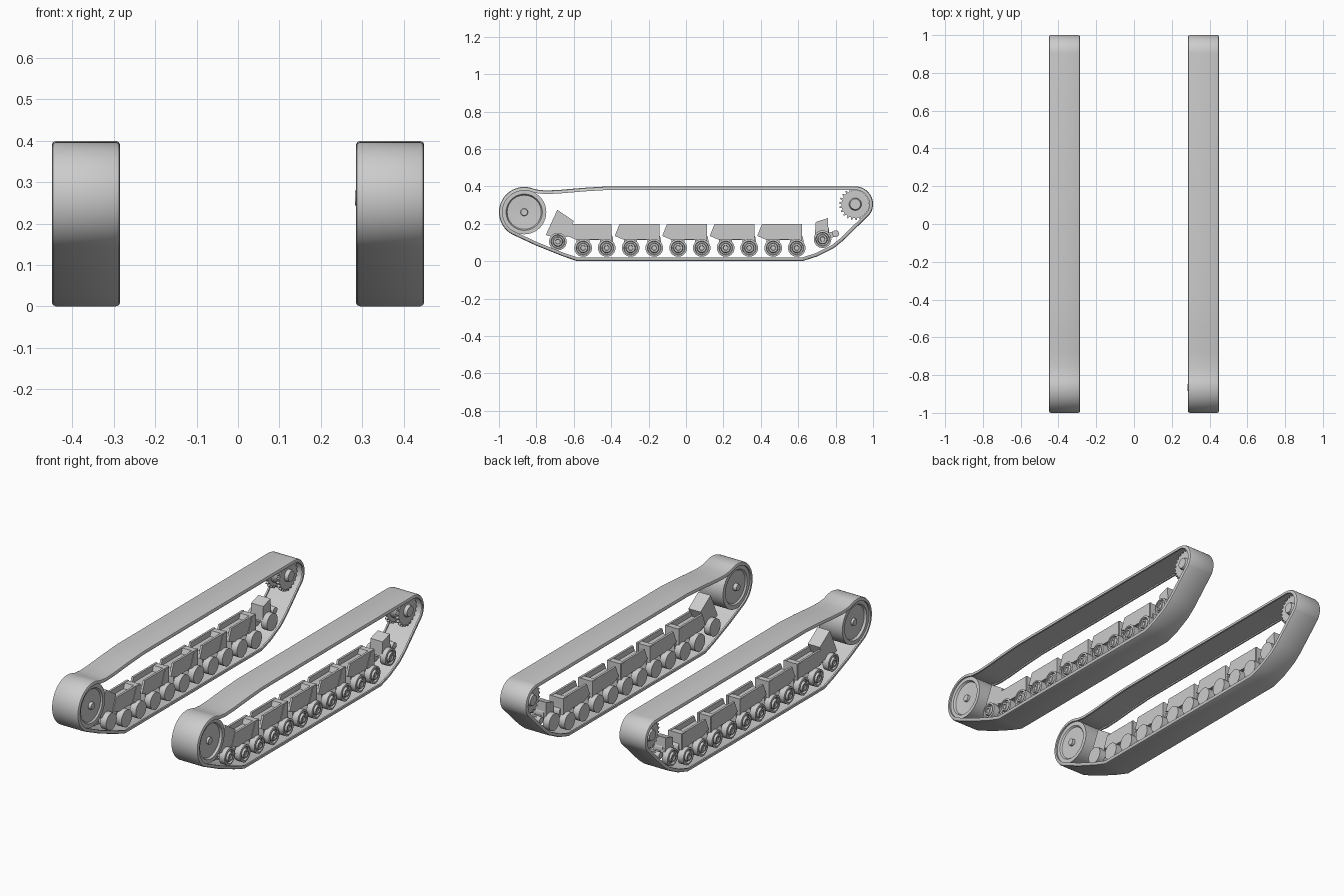
import bpy, bmesh
from math import sin, cos, radians, pi
from mathutils import Vector

cube = bpy.data.objects.get("Cube")
if cube:
    bpy.data.objects.remove(cube, do_unlink=True)

grey = bpy.data.materials.new("plain_grey")
grey.use_nodes = True
COLOUR = (0.6, 0.6, 0.6, 1)
grey.diffuse_color = COLOUR
grey.node_tree.nodes["Principled BSDF"].inputs["Base Color"].default_value = COLOUR


def finish(name, bm):
    bmesh.ops.recalc_face_normals(bm, faces=bm.faces)
    mesh = bpy.data.meshes.new(name)
    bm.to_mesh(mesh)
    bm.free()
    mesh.materials.append(grey)
    obj = bpy.data.objects.new(name, mesh)
    bpy.context.collection.objects.link(obj)
    bpy.ops.object.select_all(action='DESELECT')
    obj.select_set(True)
    bpy.context.view_layer.objects.active = obj
    bpy.ops.object.shade_smooth_by_angle(angle=radians(30))
    return obj


def lathe(name, side, profile, y, z, seg=32):
    """Revolve (x, radius) points about a crosswise axle; ends lie on the axis."""
    bm = bmesh.new()
    rings = []
    for x, r in profile:
        if r == 0:
            rings.append([bm.verts.new((side * x, y, z))] * seg)
        else:
            rings.append([bm.verts.new((side * x, y + r * cos(2 * pi * i / seg),
                                        z + r * sin(2 * pi * i / seg)))
                          for i in range(seg)])
    for a, b in zip(rings, rings[1:]):
        for i in range(seg):
            j = (i + 1) % seg
            corners = list(dict.fromkeys((a[i], a[j], b[j], b[i])))
            bm.faces.new(corners)
    return finish(name, bm)


def plate(name, side, outline, x0, x1):
    """Extrude a (y, z) outline crosswise from x0 to x1."""
    bm = bmesh.new()
    face = bm.faces.new([bm.verts.new((side * x0, y, z)) for y, z in outline])
    out = bmesh.ops.extrude_face_region(bm, geom=[face])
    moved = [v for v in out["geom"] if isinstance(v, bmesh.types.BMVert)]
    bmesh.ops.translate(bm, verts=moved, vec=(side * (x1 - x0), 0, 0))
    return finish(name, bm)


def arc(cy, cz, r, a0, a1, n):
    return [(cy + r * cos(radians(a0 + (a1 - a0) * i / n)),
             cz + r * sin(radians(a0 + (a1 - a0) * i / n))) for i in range(n + 1)]


IDLER = (-0.865, 0.262)
SPROCKET = (0.905, 0.305)


def track_belt(name, side):
    path = arc(*IDLER, 0.135, 75, 240, 24)
    path += [(-0.8, 0.083), (-0.66, 0.027), (-0.58, 0.0), (0.62, 0.0),
             (0.7, 0.025), (0.79, 0.07), (0.84, 0.11)]
    path += arc(*SPROCKET, 0.095, -35, 90, 18)
    path += [(-0.42, 0.4), (-0.55, 0.392), (-0.68, 0.381), (-0.75, 0.378), (-0.8, 0.383)]
    # cross-section as (x, depth below the outer surface)
    section = [(0.295, 0), (0.44, 0), (0.447, 0.003), (0.45, 0.009), (0.45, 0.019),
               (0.441, 0.019), (0.441, 0.012), (0.294, 0.012), (0.294, 0.019),
               (0.285, 0.019), (0.285, 0.009), (0.288, 0.003)]
    bm = bmesh.new()
    n, m = len(path), len(section)
    rings = []
    for i, p in enumerate(path):
        p = Vector(p)
        d0 = (p - Vector(path[i - 1])).normalized()
        d1 = (Vector(path[(i + 1) % n]) - p).normalized()
        d = (d0 + d1).normalized()
        inward = Vector((-d.y, d.x))
        rings.append([bm.verts.new((side * x, *(p + inward * t))) for x, t in section])
    for i in range(n):
        a, b = rings[i], rings[(i + 1) % n]
        for j in range(m):
            k = (j + 1) % m
            bm.faces.new((a[j], a[k], b[k], b[j]))
    return finish(name, bm)


def gear_outline(cy, cz, r_in, r_out, teeth):
    points = []
    for t in range(teeth):
        for f, r in ((0, r_in), (0.4, r_in), (0.55, r_out), (0.8, r_out)):
            a = 2 * pi * (t + f) / teeth
            points.append((cy + r * cos(a), cz + r * sin(a)))
    return points


def road_wheel(tag, side, y, z):
    R = 0.047
    lathe(f"outer_road_wheel_{tag}", side,
          [(0.395, 0), (0.395, R), (0.43, R), (0.432, 0.037), (0.422, 0.034),
           (0.422, 0.027), (0.436, 0.023), (0.436, 0.014), (0.43, 0.012), (0.43, 0)], y, z)
    lathe(f"inner_road_wheel_{tag}", side, [(0.3, 0), (0.3, R), (0.337, R), (0.337, 0)], y, z)
    lathe(f"wheel_axle_{tag}", side, [(0.33, 0), (0.33, 0.018), (0.4, 0.018), (0.4, 0)], y, z, 16)
    # arched carrier over the axle
    arch = arc(y, z + 0.045, 0.035, 0, 180, 10) + [(y - 0.035, z), (y + 0.035, z)]
    plate(f"wheel_carrier_{tag}", side, arch, 0.342, 0.39)


def bogie(tag, side, c):
    cheek = [(c - 0.148, 0.135), (c - 0.122, 0.2), (c + 0.09, 0.2),
             (c + 0.09, 0.105), (c + 0.045, 0.115), (c - 0.1, 0.115)]
    for where, x in (("inner", 0.325), ("outer", 0.395)):
        plate(f"bogie_cheek_{where}_{tag}", side, cheek, x, x + 0.012)
    plate(f"bogie_body_{tag}", side,
          [(c - 0.142, 0.133), (c - 0.127, 0.17), (c + 0.085, 0.17),
           (c + 0.085, 0.11), (c - 0.1, 0.117)], 0.335, 0.397)
    plate(f"bogie_end_block_{tag}", side,
          [(c + 0.02, 0.115), (c + 0.055, 0.198), (c + 0.088, 0.198), (c + 0.088, 0.11)],
          0.322, 0.41)


for side, tag in ((1, "left"), (-1, "right")):
    track_belt(f"track_belt_{tag}", side)

    # large front idler with recessed faces and small hubs
    hub_in = 0.283 if side == 1 else 0.287
    lathe(f"idler_wheel_{tag}", side,
          [(hub_in, 0), (hub_in, 0.018), (0.303, 0.02), (0.303, 0.088), (0.295, 0.095),
           (0.295, 0.118), (0.44, 0.118), (0.44, 0.097), (0.428, 0.091),
           (0.424, 0.02), (0.436, 0.018), (0.436, 0)], *IDLER, 48)

    # toothed rear sprocket pair on a drum
    for where, x in (("inner", 0.325), ("outer", 0.395)):
        plate(f"sprocket_{where}_{tag}", side, gear_outline(*SPROCKET, 0.074, 0.086, 22),
              x, x + 0.015)
    lathe(f"sprocket_drum_{tag}", side,
          [(0.305, 0), (0.305, 0.028), (0.326, 0.034), (0.326, 0.055),
           (0.408, 0.055), (0.408, 0.034), (0.428, 0.028), (0.428, 0)], *SPROCKET)

    # five two-wheel bogies
    for b in range(5):
        c = -0.487 + 0.254 * b
        bogie(f"{b + 1}_{tag}", side, c)
        for k, off in (("front", -0.063), ("rear", 0.063)):
            road_wheel(f"{b + 1}_{k}_{tag}", side, c + off, 0.071)

    # raised single wheels at both ends with their brackets
    road_wheel(f"lead_{tag}", side, -0.685, 0.105)
    lead = [(-0.75, 0.14), (-0.688, 0.275), (-0.6, 0.215), (-0.635, 0.13), (-0.68, 0.12)]
    plate(f"lead_bracket_{tag}", side, lead, 0.33, 0.405)
    road_wheel(f"trail_{tag}", side, 0.73, 0.118)
    trail = [(0.688, 0.13), (0.694, 0.21), (0.758, 0.23), (0.763, 0.135)]
    plate(f"trail_bracket_{tag}", side, trail, 0.33, 0.405)
    plate(f"tensioner_arm_{tag}", side,
          [(0.75, 0.12), (0.75, 0.15), (0.81, 0.165), (0.815, 0.135)], 0.355, 0.38)
    lathe(f"tensioner_pin_{tag}", side,
          [(0.33, 0), (0.33, 0.018), (0.405, 0.018), (0.405, 0)], 0.8, 0.147, 16)
